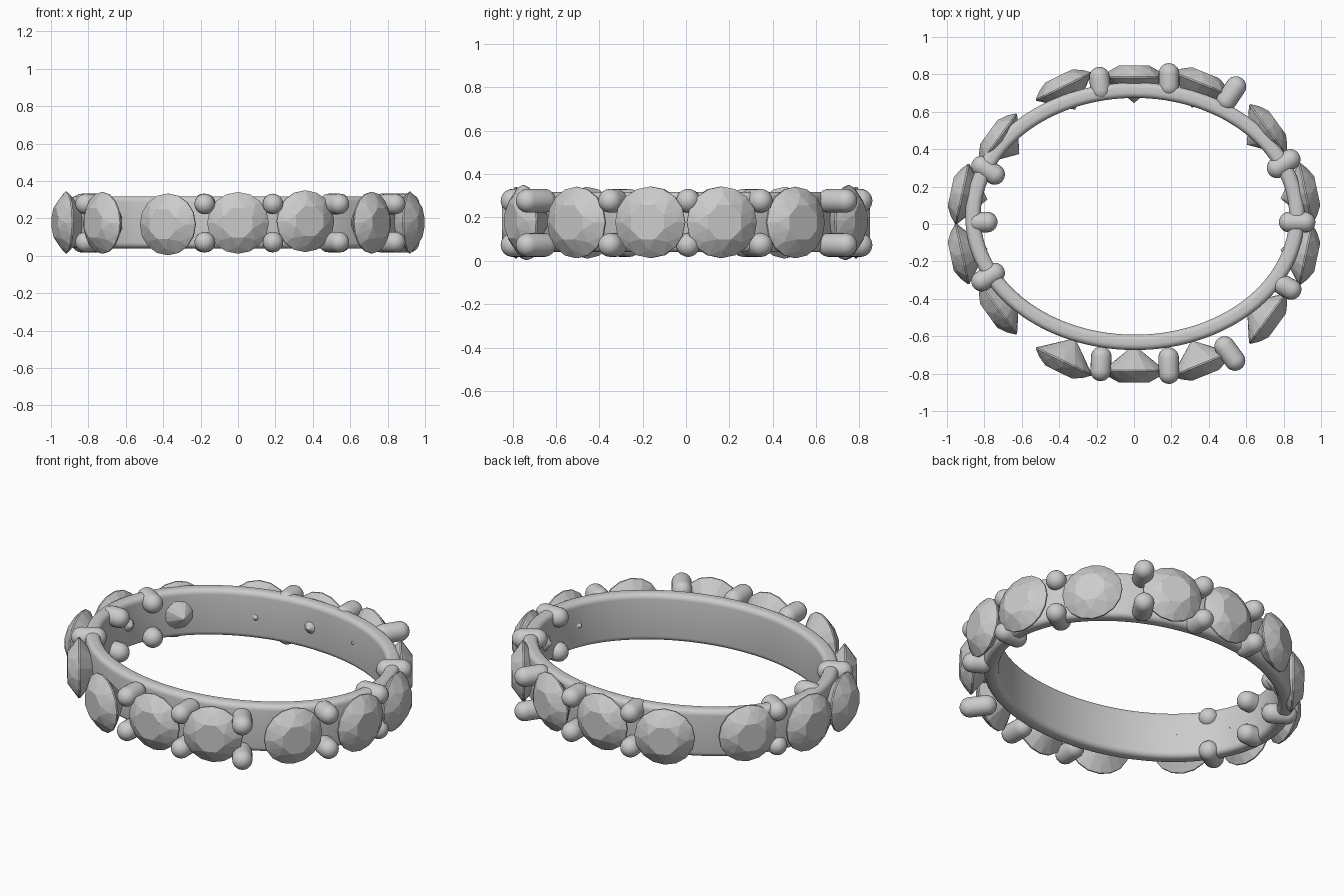
import bpy, bmesh
from math import sin, cos, pi, radians
from mathutils import Vector, Matrix

if "Cube" in bpy.data.objects:
    bpy.data.objects.remove(bpy.data.objects["Cube"])


def make_object(name, bm, smooth):
    bmesh.ops.recalc_face_normals(bm, faces=bm.faces[:])
    mesh = bpy.data.meshes.new(name)
    bm.to_mesh(mesh)
    bm.free()
    for p in mesh.polygons:
        p.use_smooth = smooth
    ob = bpy.data.objects.new(name, mesh)
    bpy.context.collection.objects.link(ob)
    return ob


# Oval band: rounded rectangular section swept round an ellipse
def band():
    half_w, half_h, r = 0.041, 0.139, 0.03
    section = []
    for k, (sx, sz) in enumerate([(1, 1), (-1, 1), (-1, -1), (1, -1)]):
        for i in range(6):
            a = (k + i / 5) * pi / 2
            section.append((sx * (half_w - r) + r * cos(a), sz * (half_h - r) + r * sin(a)))
    bm = bmesh.new()
    n = 128
    rings = []
    for i in range(n):
        t = 2 * pi * i / n
        rings.append([bm.verts.new((0.005 + (0.866 + u) * cos(t),
                                    0.041 + (0.674 + u) * sin(t), 0.179 + w)) for u, w in section])
    m = len(section)
    for i in range(n):
        a, b = rings[i], rings[(i + 1) % n]
        for j in range(m):
            bm.faces.new((a[j], b[j], b[(j + 1) % m], a[(j + 1) % m]))
    make_object("band", bm, True)


# Brilliant-cut gem: hull of table, crown, girdle and pavilion rings, +z out
def gem(name, x, y, z, angle):
    bm = bmesh.new()
    for count, radius, h, off in [(8, 0.085, 0.063, 0.5), (8, 0.128, 0.036, 0), (16, 0.165, 0.004, 0),
                                  (16, 0.165, -0.004, 0), (8, 0.08, -0.076, 0.5)]:
        for i in range(count):
            a = 2 * pi * (i + off) / count
            bm.verts.new((radius * cos(a), radius * sin(a), h))
    bm.verts.new((0, 0, -0.138))
    bmesh.ops.convex_hull(bm, input=bm.verts[:])
    bmesh.ops.dissolve_limit(bm, angle_limit=0.01, verts=bm.verts[:], edges=bm.edges[:])
    turn = Vector((cos(angle), sin(angle), 0)).to_track_quat('Z', 'Y').to_matrix().to_4x4()
    bm.transform(Matrix.Translation((x, y, z)) @ turn)
    make_object(name, bm, False)


# Prong: capsule between two points
def prong(name, p, q, r=0.055):
    p, q = Vector(p), Vector(q)
    length = (q - p).length
    bm = bmesh.new()
    bmesh.ops.create_uvsphere(bm, u_segments=20, v_segments=14, radius=r)
    # split the ball at its equator and stretch it
    mid = [e for e in bm.edges if all(abs(v.co.z) < 1e-5 for v in e.verts)]
    bmesh.ops.split_edges(bm, edges=mid)
    top = {v for f in bm.faces if f.calc_center_median().z > 0 for v in f.verts}
    for v in top:
        v.co.z += length
    bmesh.ops.bridge_loops(bm, edges=[e for e in bm.edges if e.is_boundary])
    turn = (q - p).to_track_quat('Z', 'Y').to_matrix().to_4x4()
    bm.transform(Matrix.Translation(p) @ turn)
    make_object(name, bm, True)


band()

# Gems: position, height and outward angle, mirrored front to back
gems = [(0, 0.785, 0.176, 90), (0.36, 0.75, 0.185, 68), (-0.375, 0.735, 0.168, 116),
        (0.715, 0.505, 0.177, 36), (-0.725, 0.455, 0.176, 144),
        (0.918, 0.165, 0.178, 12), (-0.918, 0.16, 0.178, 168)]
for i, (x, y, z, a) in enumerate(gems):
    gem(f"gem_back_{i}", x, y, z, radians(a))
    gem(f"gem_front_{i}", x, -y, z, radians(-a))

# Prongs: inner and outer end centres in plan, each an upper and lower pair
prongs = [((-0.178, 0.715), (-0.185, 0.785)), ((0.187, 0.735), (0.187, 0.805)),
          ((0.495, 0.66), (0.545, 0.735)), ((0.765, 0.30), (0.835, 0.345)),
          ((0.83, 0.01), (0.915, 0.01)), ((0.795, -0.325), (0.84, -0.35)),
          ((0.485, -0.655), (0.54, -0.73)), ((0.185, -0.715), (0.187, -0.80)),
          ((-0.175, -0.71), (-0.178, -0.785)), ((-0.745, -0.262), (-0.815, -0.305)),
          ((-0.785, 0.01), (-0.835, 0.01)), ((-0.745, 0.265), (-0.815, 0.31))]
for i, (p, q) in enumerate(prongs):
    for tag, z in (("upper", 0.277), ("lower", 0.073)):
        prong(f"prong_{tag}_{i}", (*p, z), (*q, z))
